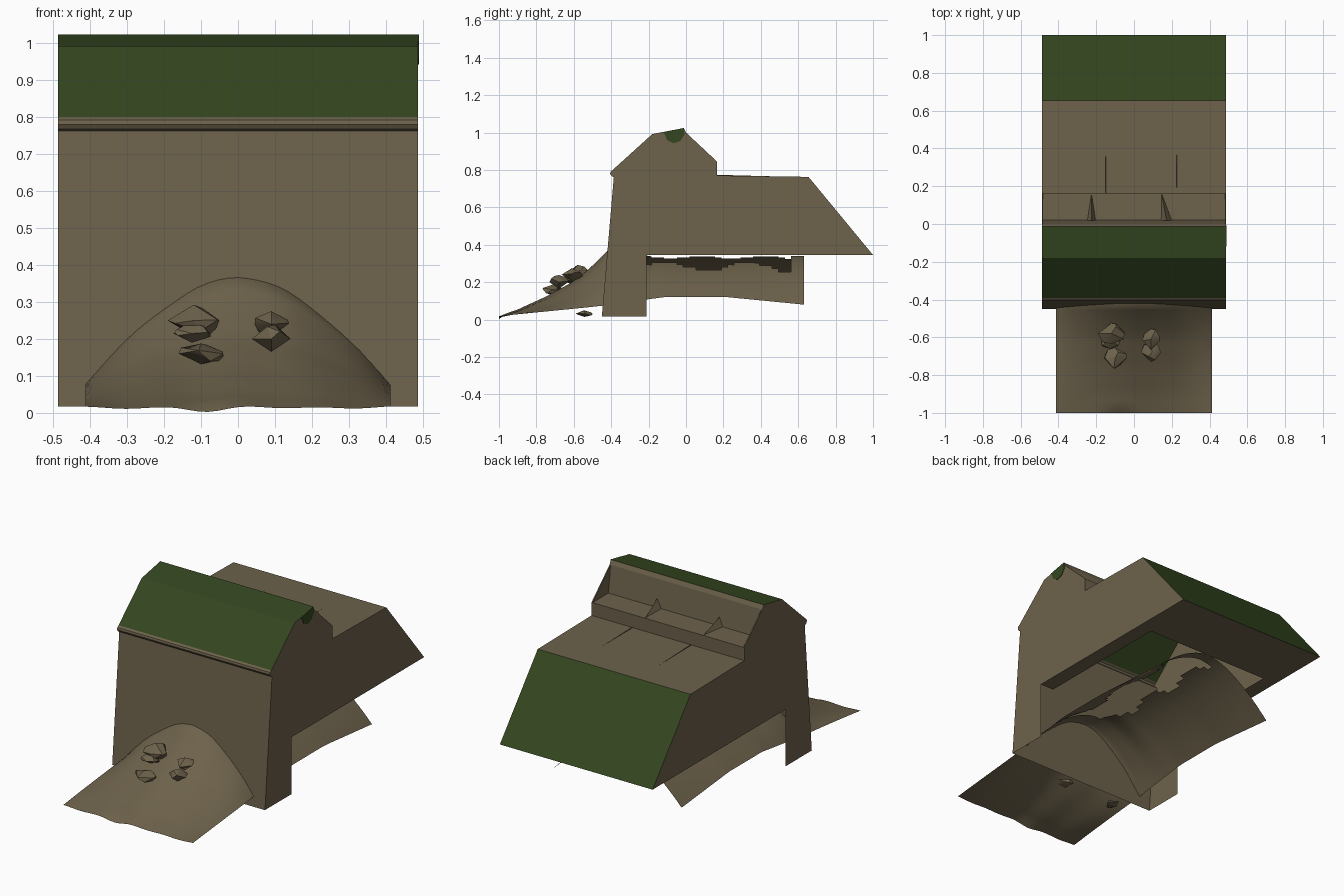
import bpy, bmesh, math, random
from mathutils import Vector

random.seed(4)
cube = bpy.data.objects.get("Cube")
if cube:
    bpy.data.objects.remove(cube)


def material(name, rgb):
    m = bpy.data.materials.new(name)
    m.use_nodes = True
    m.diffuse_color = (*rgb, 1)
    bsdf = next(n for n in m.node_tree.nodes if n.type == "BSDF_PRINCIPLED")
    bsdf.inputs["Base Color"].default_value = (*rgb, 1)
    bsdf.inputs["Roughness"].default_value = 0.9
    return m


EARTH = material("earth_brown", (0.153, 0.122, 0.071))
GRASS = material("grass_green", (0.034, 0.062, 0.014))


def finish(name, bm, smooth=None):
    me = bpy.data.meshes.new(name)
    bm.to_mesh(me)
    bm.free()
    ob = bpy.data.objects.new(name, me)
    bpy.context.collection.objects.link(ob)
    me.materials.append(EARTH)
    me.materials.append(GRASS)
    if smooth:
        bpy.ops.object.select_all(action="DESELECT")
        bpy.context.view_layer.objects.active = ob
        ob.select_set(True)
        bpy.ops.object.shade_smooth_by_angle(angle=math.radians(smooth))
    return ob


def prism(name, profile, x0, x1, grass_edges=(), open_edges=(), all_grass=False):
    """Extrude a (y, z) profile from x0 to x1; edges can be grass or left open."""
    bm = bmesh.new()
    a = [bm.verts.new((x0, y, z)) for y, z in profile]
    b = [bm.verts.new((x1, y, z)) for y, z in profile]
    n = len(profile)
    for i in range(n):
        if i not in open_edges:
            j = (i + 1) % n
            f = bm.faces.new((a[i], a[j], b[j], b[i]))
            f.material_index = int(all_grass or i in grass_edges)
    for cap in (a, b):
        bm.faces.new(cap).material_index = int(all_grass)
    bmesh.ops.recalc_face_normals(bm, faces=bm.faces)
    bmesh.ops.triangulate(bm, faces=[f for f in bm.faces if len(f.verts) > 4])
    return finish(name, bm)


def lerp(points, t):
    for (t0, v0), (t1, v1) in zip(points, points[1:]):
        if t <= t1:
            return v0 + (v1 - v0) * max(0, (t - t0) / (t1 - t0))
    return points[-1][1]


# Hollow earthwork: front wall, rounded lip, grassy parapet, step, roof, back slope
W = 0.487
section = [
    (-0.45, 0.017), (-0.386, 0.762), (-0.399, 0.768), (-0.406, 0.78), (-0.403, 0.792),
    (-0.392, 0.8), (-0.18, 0.992), (-0.012, 1.024), (0.0, 1.0),
    (0.02, 0.845), (0.165, 0.845), (0.165, 0.77), (0.655, 0.763),
    (1.0, 0.345), (-0.21, 0.345), (-0.21, 0.017),
]
prism("earthwork", section, -W, W, grass_edges=(5, 6, 12), open_edges=(13, 14, 15))

# Underside ledge around the hollow
bm = bmesh.new()
for x0, x1, y0, y1 in ((-W, W, 0.62, 1.0), (-W, -0.4, -0.21, 0.62), (0.4, W, -0.21, 0.62)):
    bm.faces.new([bm.verts.new((x, y, 0.345))
                  for x, y in ((x0, y0), (x0, y1), (x1, y1), (x1, y0))])
finish("underside_ledge", bm)

# End cheeks closing the parapet step
for side, sx in (("right", -1), ("left", 1)):
    prism(side + "_parapet_cheek", [(0.0, 1.0), (0.155, 0.855), (0.165, 0.845), (0.02, 0.845)],
          sx * W, sx * (W - 0.006))

# Grass hanging over the left end of the parapet
prism("grass_overhang", [(-0.12, 1.003), (-0.1, 0.96), (-0.065, 0.942), (-0.03, 0.955),
                         (-0.008, 0.99), (-0.012, 1.024)], W, W + 0.003, all_grass=True)


# Small earth ridges on the step and the roof
def ridge(name, x, width, lean, y0, y1, z, height):
    bm = bmesh.new()
    v = [bm.verts.new(p) for p in ((x - width, y0, z), (x + width, y0, z),
                                   (x + lean, y1, z), (x, y0, z + height))]
    for i, j, k in ((0, 1, 3), (1, 2, 3), (2, 0, 3), (0, 2, 1)):
        bm.faces.new((v[i], v[j], v[k]))
    bmesh.ops.recalc_face_normals(bm, faces=bm.faces)
    finish(name, bm)


ridge("step_ridge_right", -0.225, 0.022, 0.0, 0.018, 0.16, 0.845, 0.05)
ridge("step_ridge_left", 0.172, 0.028, -0.025, 0.018, 0.16, 0.845, 0.05)
ridge("roof_ridge_right", -0.15, 0.003, 0.0, 0.165, 0.53, 0.764, 0.01)
ridge("roof_ridge_left", 0.225, 0.003, 0.003, 0.165, 0.52, 0.764, 0.01)

# Mound: arched sheet of ground spilling out in front and running underneath
crown = [(-1, 0.015), (-0.9, 0.05), (-0.75, 0.12), (-0.6, 0.205), (-0.5, 0.29),
         (-0.42, 0.372), (-0.3, 0.37), (-0.2, 0.34), (0.63, 0.34)]
rim = [(-1, 0.015), (-0.42, 0.08), (-0.1, 0.122), (0.2, 0.122), (0.63, 0.08)]
HALF, NX, NY = 0.413, 30, 48
bm = bmesh.new()
rows = []
for j in range(NY + 1):
    y = -1 + 1.63 * j / NY
    row = []
    for i in range(NX + 1):
        x = HALF * (2 * i / NX - 1)
        low, high = lerp(rim, y), lerp(crown, y)
        z = low + (high - low) * (1 - abs(x / HALF) ** 1.7)
        if y < -0.4:
            z += 0.004 * math.sin(9 * x + 5 * y) * math.cos(21 * x)
        if j == 0:
            z -= 0.012 * math.exp(-((x + 0.08) / 0.07) ** 2)
        row.append(bm.verts.new((x, y, max(z, 0))))
    rows.append(row)
for j in range(NY):
    for i in range(NX):
        corners = (rows[j][i], rows[j][i + 1], rows[j + 1][i + 1], rows[j + 1][i])
        x, y = (corners[0].co.xy + corners[2].co.xy) / 2
        # Ragged opening torn along the crown inside the earthwork
        torn = -0.05 + 0.03 * math.sin(19 * y) < x < 0.18 + 0.05 * math.sin(14 * y)
        if not (torn and -0.33 < y < 0.57):
            bm.faces.new(corners)
finish("ground_mound", bm, smooth=40)


# Angular stones on and under the mound
def stone(name, centre, size):
    bm = bmesh.new()
    for _ in range(9):
        d = Vector([random.gauss(0, 1) for _ in range(3)]).normalized()
        bm.verts.new([c + s * 0.54 * k for c, s, k in zip(centre, size, d)])
    for axis in range(3):
        for s in (-0.5, 0.5):
            p = list(centre)
            p[axis] += s * size[axis]
            bm.verts.new(p)
    hull = bmesh.ops.convex_hull(bm, input=bm.verts)
    loose = {g for g in hull["geom_interior"] if isinstance(g, bmesh.types.BMVert)}
    bmesh.ops.delete(bm, geom=list(loose), context="VERTS")
    bmesh.ops.recalc_face_normals(bm, faces=bm.faces)
    finish(name, bm, smooth=30)


stones = [
    ((-0.12, -0.58, 0.25), (0.14, 0.11, 0.085)),
    ((-0.125, -0.62, 0.215), (0.1, 0.08, 0.05)),
    ((-0.1, -0.71, 0.16), (0.12, 0.11, 0.055)),
    ((0.09, -0.61, 0.24), (0.09, 0.11, 0.07)),
    ((0.09, -0.68, 0.2), (0.105, 0.1, 0.07)),
    ((-0.3, -0.545, 0.032), (0.06, 0.09, 0.035)),
]
for n, (centre, size) in enumerate(stones, 1):
    stone("stone_%d" % n, centre, size)
